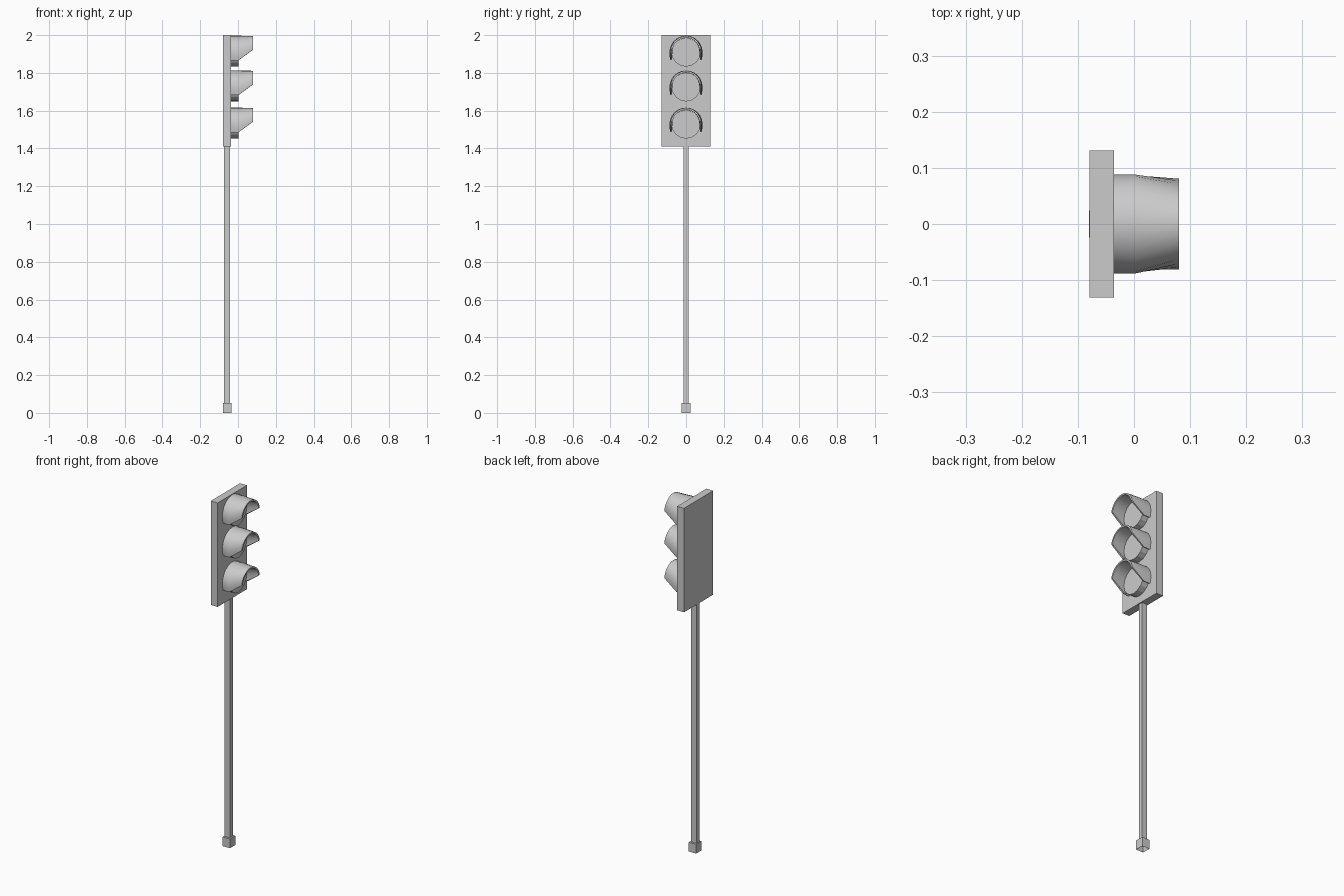
import bpy, bmesh, math
from mathutils import Matrix

if "Cube" in bpy.data.objects:
    bpy.data.objects.remove(bpy.data.objects["Cube"])


def finish(name, bm, smooth=False):
    bmesh.ops.recalc_face_normals(bm, faces=bm.faces)
    me = bpy.data.meshes.new(name)
    bm.to_mesh(me)
    bm.free()
    ob = bpy.data.objects.new(name, me)
    bpy.context.collection.objects.link(ob)
    if smooth:
        bpy.ops.object.select_all(action='DESELECT')
        ob.select_set(True)
        bpy.context.view_layer.objects.active = ob
        bpy.ops.object.shade_smooth_by_angle(angle=math.radians(35))
    return ob


def box_bm(x0, x1, y0, y1, z0, z1):
    bm = bmesh.new()
    m = (Matrix.Translation(((x0 + x1) / 2, (y0 + y1) / 2, (z0 + z1) / 2))
         @ Matrix.Diagonal((x1 - x0, y1 - y0, z1 - z0, 1)))
    bmesh.ops.create_cube(bm, size=1, matrix=m)
    return bm


def lamp_drum(name, z, r=0.076, x0=-0.04, x1=0.002):
    bm = bmesh.new()
    m = Matrix.Translation(((x0 + x1) / 2, 0, z)) @ Matrix.Rotation(math.pi / 2, 4, 'Y')
    bmesh.ops.create_cone(bm, cap_ends=True, segments=16, radius1=r, radius2=r,
                          depth=x1 - x0, matrix=m)
    return finish(name, bm)


def visor(name, zc, n=16, thick=0.009):
    # stations: x, half width, height, sweep angle each side of the top
    stations = [(-0.037, 0.088, 0.088, 119), (0.003, 0.088, 0.088, 119),
                (0.08, 0.082, 0.086, 80)]
    bm = bmesh.new()

    def row(x, w, h, sweep):
        vs = []
        for i in range(n + 1):
            a = math.radians(sweep) * (2 * i / n - 1)
            s = math.sin(a)
            if abs(a) > math.pi / 2:      # lower sides hang nearly straight
                s = math.copysign(1 - 0.5 * (1 - abs(s)), s)
            vs.append(bm.verts.new((x, w * s, zc + h * math.cos(a))))
        return vs

    outer = [row(*s) for s in stations]
    inner = [row(x, w - thick, h - thick, s) for x, w, h, s in stations]
    loop = outer + inner[::-1]            # closed shell section along the sweep
    for k in range(len(loop)):
        a, b = loop[k], loop[(k + 1) % len(loop)]
        for i in range(n):
            bm.faces.new((a[i], a[i + 1], b[i + 1], b[i]))
    for e in (0, n):                      # lower edges
        for k in range(2):
            bm.faces.new((outer[k][e], outer[k + 1][e], inner[k + 1][e], inner[k][e]))
    return finish(name, bm, True)


# Backing board and pole
finish("signal_board", box_bm(-0.079, -0.036, -0.131, 0.131, 1.41, 2.0))
finish("pole", box_bm(-0.075, -0.042, -0.013, 0.013, 0.03, 1.42))

# Base socket, hollow underneath
bm = box_bm(-0.08, -0.034, -0.024, 0.024, 0, 0.052)
bottom = [f for f in bm.faces if f.normal.z < -0.5]
bmesh.ops.inset_region(bm, faces=bottom, thickness=0.006)
bmesh.ops.translate(bm, verts=bottom[0].verts, vec=(0, 0, 0.03))
finish("base_socket", bm)

# Three lamps with hooded visors
for label, z in (("top", 1.909), ("middle", 1.725), ("bottom", 1.528)):
    lamp_drum("lamp_" + label, z)
    visor("visor_" + label, z)
